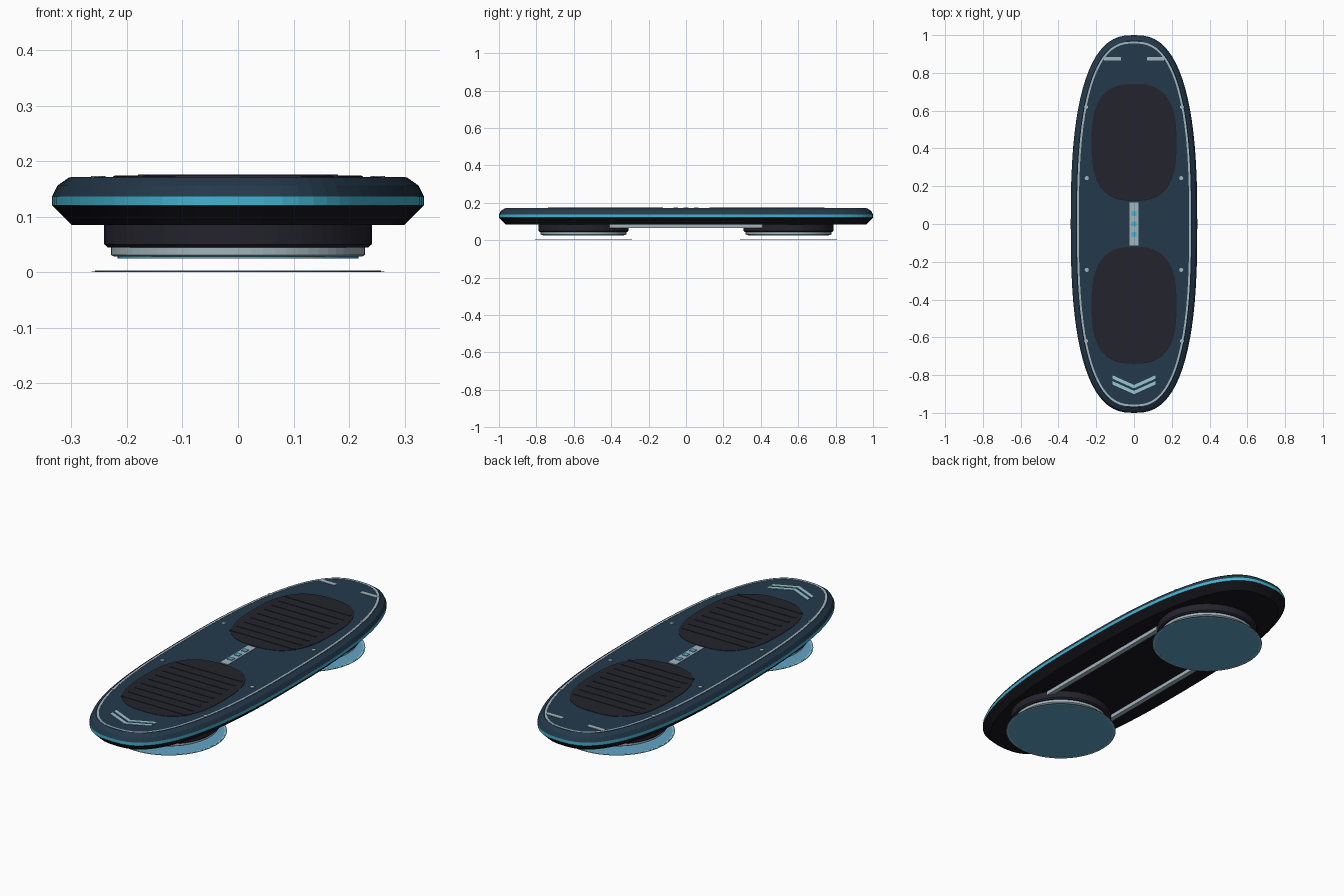
import bpy, bmesh, math

if "Cube" in bpy.data.objects:
    bpy.data.objects.remove(bpy.data.objects["Cube"])


def srgb(h):
    c = [int(h[i:i + 2], 16) / 255 for i in (0, 2, 4)]
    return [x / 12.92 if x < 0.04045 else ((x + 0.055) / 1.055) ** 2.4 for x in c] + [1]


def material(name, h):
    m = bpy.data.materials.new(name)
    m.diffuse_color = srgb(h)
    m.use_nodes = True
    m.node_tree.nodes["Principled BSDF"].inputs["Base Color"].default_value = m.diffuse_color
    return m


NAVY = material("navy deck", "24394B")
BLACK = material("black underside", "17171D")
CHARCOAL = material("charcoal rubber", "24232D")
CYAN = material("cyan light", "42B4D2")
SILVER = material("silver metal", "A3B5BD")
PALE = material("pale cyan marking", "97C6D3")
GLOW = material("blue glow", "60A4C6")


def finish(name, bm, *mats):
    bmesh.ops.recalc_face_normals(bm, faces=bm.faces)
    me = bpy.data.meshes.new(name)
    bm.to_mesh(me)
    bm.free()
    ob = bpy.data.objects.new(name, me)
    bpy.context.collection.objects.link(ob)
    for m in mats:
        me.materials.append(m)
    return ob


def outline(a, b, n, seg):
    """Superellipse points with half sizes a, b and exponent n."""
    pts = []
    for i in range(seg):
        t = 2 * math.pi * i / seg
        c, s = math.cos(t), math.sin(t)
        pts.append((math.copysign(abs(c) ** (2 / n), c) * a,
                    math.copysign(abs(s) ** (2 / n), s) * b))
    return pts


def loft(name, layers, mats, n=2.0, seg=64, cy=0.0, closed=False, bands=None):
    """Stack of superellipse rings (a, b, z); closed joins last ring to first."""
    bm = bmesh.new()
    rings = [[bm.verts.new((x, y + cy, z)) for x, y in outline(a, b, n, seg)]
             for a, b, z in layers]
    pairs = list(zip(rings, rings[1:])) + ([(rings[-1], rings[0])] if closed else [])
    for k, (r, q) in enumerate(pairs):
        for i in range(seg):
            j = (i + 1) % seg
            f = bm.faces.new((r[i], r[j], q[j], q[i]))
            f.material_index = bands[k] if bands else 0
    if not closed:
        bm.faces.new(rings[0]).material_index = bands[0] if bands else 0
        bm.faces.new(rings[-1]).material_index = bands[-1] if bands else 0
    return finish(name, bm, *mats)


def ring(name, a, b, w, z0, z1, mat, **kw):
    return loft(name, [(a, b, z0), (a, b, z1), (a - w, b - w, z1), (a - w, b - w, z0)],
                [mat], closed=True, **kw)


def prism(name, pts, z0, z1, mat):
    bm = bmesh.new()
    lo = [bm.verts.new((x, y, z0)) for x, y in pts]
    hi = [bm.verts.new((x, y, z1)) for x, y in pts]
    bm.faces.new(lo)
    bm.faces.new(hi)
    for i in range(len(pts)):
        j = (i + 1) % len(pts)
        bm.faces.new((lo[i], lo[j], hi[j], hi[i]))
    return finish(name, bm, mat)


def box(name, x, y, w, d, z0, z1, mat):
    w, d = w / 2, d / 2
    return prism(name, [(x - w, y - d), (x + w, y - d), (x + w, y + d), (x - w, y + d)],
                 z0, z1, mat)


# Hull: dark underside, cyan light band, navy deck
A, B, TOP, N = 0.335, 1.0, 0.17, 2.6
steps = [(0.035, 0.085), (0.005, 0.115), (0.0, 0.12), (0.0, 0.136), (0.01, 0.156), (0.03, TOP)]
loft("board_hull", [(A - i, B - i, z) for i, z in steps], [BLACK, CYAN, NAVY],
     n=N, seg=80, bands=[0, 0, 1, 2, 2])

# Border line on the deck
ring("deck_border", 0.302, 0.966, 0.010, TOP - 0.002, TOP + 0.001, SILVER, n=N, seg=80)

# Foot pads with cross ribs
for side, cy in (("rear", 0.432), ("front", -0.43)):
    loft(side + "_foot_pad", [(0.225, 0.31, TOP - 0.002), (0.225, 0.31, TOP + 0.002),
                              (0.222, 0.307, TOP + 0.0035)], [CHARCOAL], n=2.7, cy=cy)
    for k in range(9):
        box(side + "_pad_rib", 0, cy - 0.235 + 0.055 * k, 0.36, 0.012,
            TOP, TOP + 0.0055, CHARCOAL)

# Centre status strip with three lights
box("status_strip", 0, 0, 0.046, 0.226, TOP - 0.002, TOP + 0.003, SILVER)
for y in (-0.055, 0, 0.055):
    box("status_light", 0, y, 0.026, 0.026, TOP, TOP + 0.006, CYAN)

# Deck bolts
for sx in (-1, 1):
    for x, y in ((0.254, 0.62), (0.25, 0.243), (0.25, -0.243), (0.254, -0.62)):
        loft("deck_bolt", [(0.011, 0.011, TOP - 0.002), (0.011, 0.011, TOP + 0.003)],
             [SILVER], seg=10).location = (sx * x, y, 0)
    # Rear dashes
    box("rear_dash", sx * 0.115, 0.875, 0.09, 0.02, TOP - 0.002, TOP + 0.002, SILVER)
    # Front chevrons
    for y in (-0.861, -0.892):
        prism("front_chevron", [(0, y - 0.009), (sx * 0.113, y + 0.042),
                                (sx * 0.113, y + 0.060), (0, y + 0.009)],
              TOP - 0.002, TOP + 0.002, PALE)
    # Rails joining the two pods
    box("under_rail", sx * 0.19, 0, 0.024, 0.82, 0.066, 0.088, SILVER)

# Hover pods with glowing discs beneath
for side, cy in (("rear", 0.548), ("front", -0.548)):
    loft(side + "_pod", [(0.234, 0.234, 0.044), (0.241, 0.241, 0.05), (0.241, 0.241, 0.088)],
         [CHARCOAL], cy=cy)
    loft(side + "_pod_ring", [(0.224, 0.224, 0.028), (0.229, 0.229, 0.031),
                              (0.229, 0.229, 0.046)], [SILVER], cy=cy)
    loft(side + "_emitter", [(0.217, 0.217, 0.024), (0.217, 0.217, 0.03)], [CYAN], cy=cy)
    loft(side + "_glow_disc", [(0.264, 0.264, 0.0005), (0.264, 0.264, 0.002)], [GLOW], cy=cy)
    ring(side + "_glow_rim", 0.258, 0.258, 0.005, 0.0, 0.0025, PALE, cy=cy)
